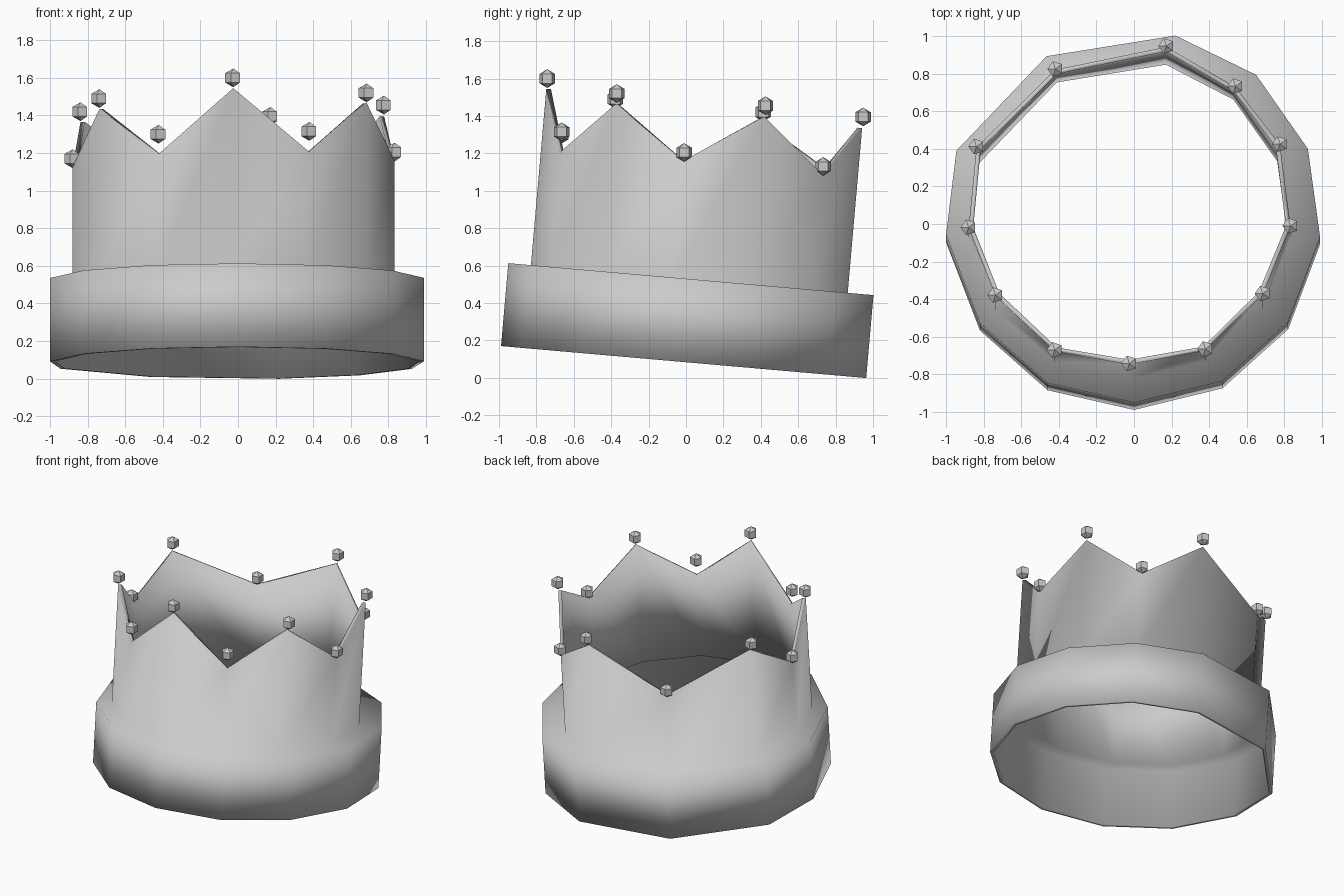
import bpy, bmesh, math
from mathutils import Matrix, Vector

if "Cube" in bpy.data.objects:
    bpy.data.objects.remove(bpy.data.objects["Cube"])

TILT = Matrix.Rotation(math.radians(-5), 3, 'X')   # whole crown leans back

# Band outline in the crown's own tilted frame, counter-clockwise from the front
band = [(0, -1.0), (.47, -.885), (.82, -.57), (.99, -.115), (.925, .355), (.65, .75),
        (.22, .96), (-.465, .85), (-.945, .345), (-1, -.105), (-.82, -.575), (-.46, -.895)]
# Bead centres (upright frame) and the gap from bead centre down to the wall tip
beads = [(-.025, -.742, 1.60, .055), (.38, -.665, 1.315, .11), (.685, -.37, 1.52, .055),
         (.833, -.01, 1.205, .045), (.777, .425, 1.455, .06), (.54, .733, 1.13, .045),
         (.172, .947, 1.395, .06), (-.418, .825, 1.11, .045), (-.838, .412, 1.42, .055),
         (-.88, -.018, 1.17, .045), (-.737, -.378, 1.49, .055), (-.422, -.67, 1.30, .105)]
LOW, HIGH = .083, .528


def make_object(name, bm):
    mesh = bpy.data.meshes.new(name)
    bm.to_mesh(mesh)
    bm.free()
    ob = bpy.data.objects.new(name, mesh)
    bpy.context.collection.objects.link(ob)
    return ob


# Crown shell: band, flat ledge and zigzag wall as one sheet with thickness
local = [(TILT.inverted() @ Vector(b[:3]), b[3]) for b in beads]
rings = [[Vector((x, y, LOW)) for x, y in band],
         [Vector((x, y, HIGH)) for x, y in band],
         [Vector((p.x, p.y, HIGH)) for p, gap in local],
         [Vector((p.x, p.y, p.z - gap)) for p, gap in local]]
bm = bmesh.new()
rows = [[bm.verts.new(TILT @ p) for p in ring] for ring in rings]
n = len(band)
for lower, upper in zip(rows, rows[1:]):
    for i in range(n):
        j = (i + 1) % n
        bm.faces.new((lower[i], lower[j], upper[j], upper[i]))
for f in bm.faces:
    f.smooth = True
shell = make_object("crown_shell", bm)
solid = shell.modifiers.new("thickness", 'SOLIDIFY')
solid.thickness = .025
solid.offset = -1

# Faceted beads on every peak and valley
bm = bmesh.new()
for x, y, z, gap in beads:
    spin = Matrix.Rotation(math.radians(18), 4, 'Z')
    bmesh.ops.create_uvsphere(bm, u_segments=5, v_segments=3, radius=.05,
                              matrix=Matrix.Translation((x, y, z)) @ spin)
make_object("crown_beads", bm)
